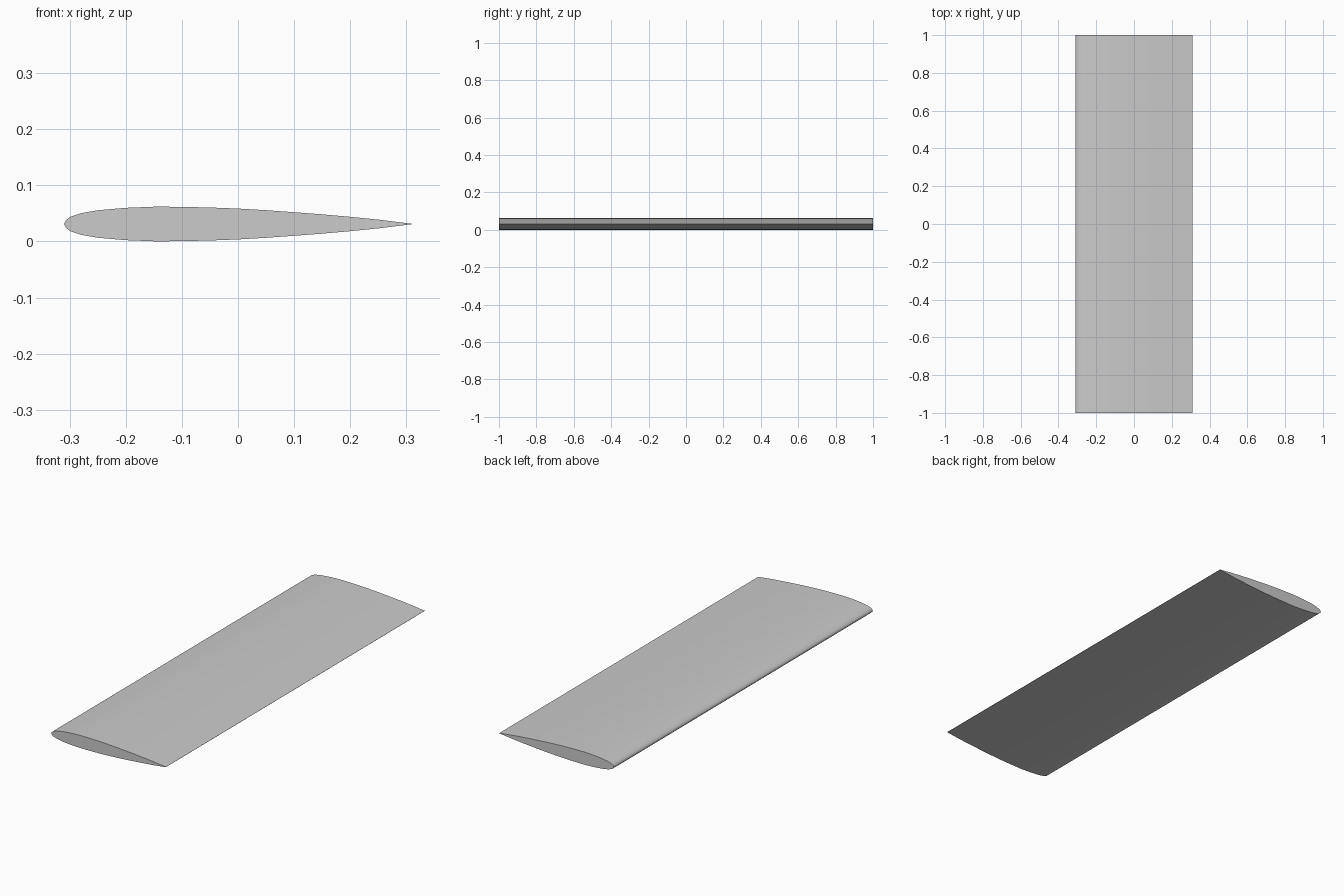
import bpy, bmesh, math

if "Cube" in bpy.data.objects:
    bpy.data.objects.remove(bpy.data.objects["Cube"])

# Upper half of the symmetric aerofoil section: (x, half thickness), nose to tail
HALF = [(-0.31, 0.0), (-0.3075, 0.0055), (-0.3, 0.0125), (-0.28, 0.0192),
        (-0.25, 0.0245), (-0.2, 0.0288), (-0.145, 0.031), (-0.1, 0.0305),
        (-0.05, 0.0294), (0.0, 0.0275), (0.05, 0.0246), (0.1, 0.021),
        (0.15, 0.0172), (0.2, 0.0128), (0.25, 0.0078), (0.31, 0.0004)]
MID_Z = 0.031

# Mirror the half section into a closed outline
outline = [(x, MID_Z + t) for x, t in HALF]
outline += [(x, MID_Z - t) for x, t in reversed(HALF[1:])]

# Extrude the section along the span
bm = bmesh.new()
section = bm.faces.new([bm.verts.new((x, -1, z)) for x, z in outline])
result = bmesh.ops.extrude_face_region(bm, geom=[section], use_keep_orig=True)
moved = [g for g in result["geom"] if isinstance(g, bmesh.types.BMVert)]
bmesh.ops.translate(bm, verts=moved, vec=(0, 2, 0))
bmesh.ops.recalc_face_normals(bm, faces=bm.faces)

mesh = bpy.data.meshes.new("wing")
bm.to_mesh(mesh)
bm.free()
wing = bpy.data.objects.new("wing", mesh)
bpy.context.collection.objects.link(wing)

# Smooth skin with crisp tips and trailing edge
bpy.context.view_layer.objects.active = wing
wing.select_set(True)
bpy.ops.object.shade_smooth_by_angle(angle=math.radians(50))
